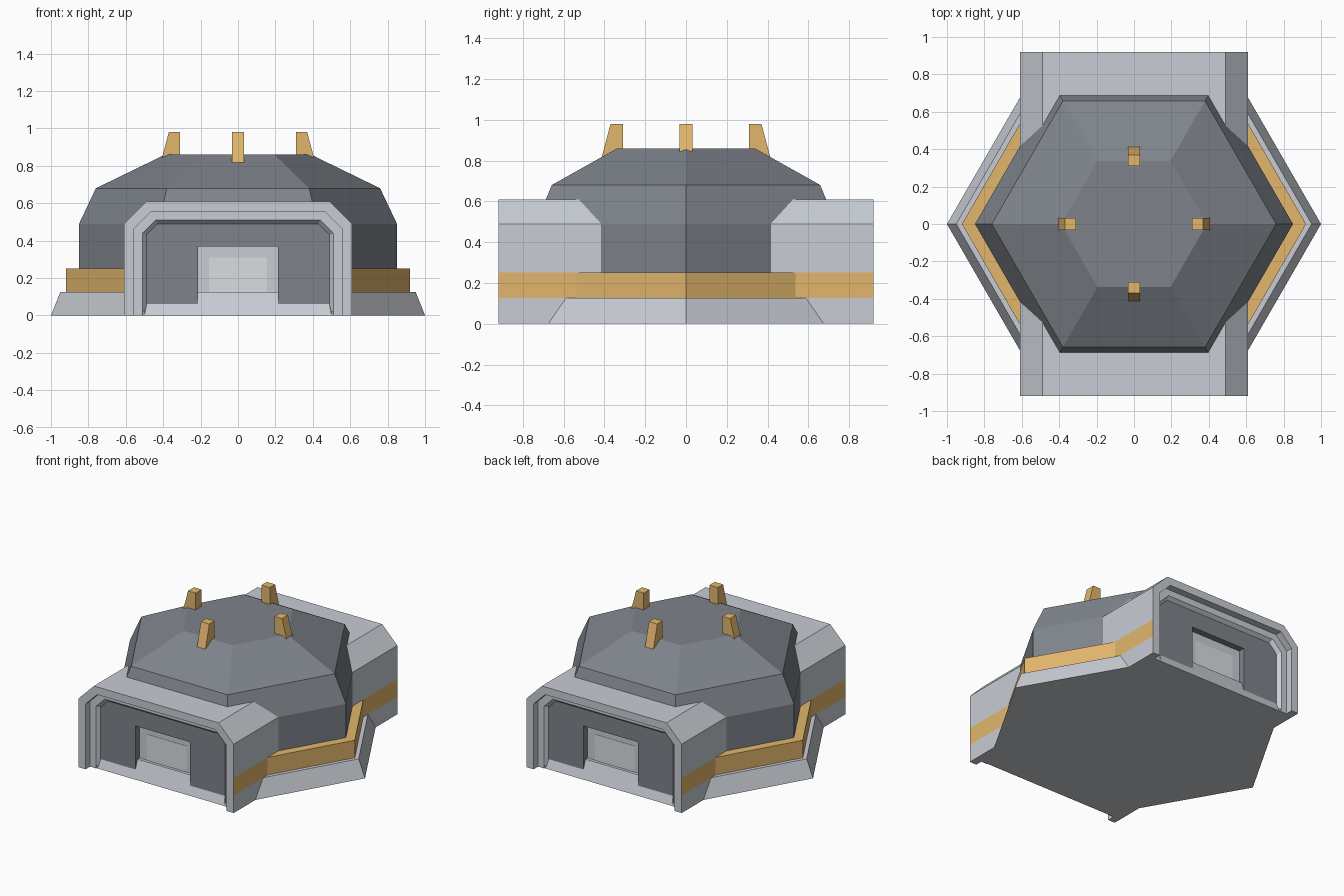
import bpy, bmesh
from math import cos, sin, pi

if "Cube" in bpy.data.objects:
    bpy.data.objects.remove(bpy.data.objects["Cube"])


def mat(name, r, g, b):
    m = bpy.data.materials.new(name)
    m.diffuse_color = (r, g, b, 1)
    m.use_nodes = True
    m.node_tree.nodes["Principled BSDF"].inputs["Base Color"].default_value = m.diffuse_color
    return m


LIGHT = mat("light_grey", 0.58, 0.61, 0.66)
DARK = mat("dark_grey", 0.21, 0.23, 0.26)
GOLD = mat("gold", 0.76, 0.47, 0.15)
PALE = mat("pale_grey", 0.70, 0.72, 0.75)


def finish(bm, name, *mats):
    bmesh.ops.recalc_face_normals(bm, faces=bm.faces)
    me = bpy.data.meshes.new(name)
    bm.to_mesh(me)
    bm.free()
    for m in mats:
        me.materials.append(m)
    ob = bpy.data.objects.new(name, me)
    bpy.context.collection.objects.link(ob)
    return ob


def hex_stack(name, levels, m):
    """Closed six-sided solid through (radius, z) levels."""
    bm = bmesh.new()
    rings = [[bm.verts.new((r * cos(i * pi / 3), r * sin(i * pi / 3), z)) for i in range(6)]
             for r, z in levels]
    for a, b in zip(rings, rings[1:]):
        for i in range(6):
            j = (i + 1) % 6
            bm.faces.new((a[i], a[j], b[j], b[i]))
    bm.faces.new(rings[0][::-1])
    bm.faces.new(rings[-1])
    return finish(bm, name, m)


def prism(name, pts, lift, m):
    """Solid from a polygon pushed along a vector."""
    bm = bmesh.new()
    f = bm.faces.new([bm.verts.new(p) for p in pts])
    ext = bmesh.ops.extrude_face_region(bm, geom=[f])
    bmesh.ops.translate(bm, vec=lift,
                        verts=[v for v in ext["geom"] if isinstance(v, bmesh.types.BMVert)])
    return finish(bm, name, m)


# Hexagonal base, trim band and domed body
hex_stack("base", [(1, 0), (0.95, 0.125)], LIGHT)
hex_stack("trim_band", [(0.92, 0.12), (0.92, 0.25)], GOLD)
hex_stack("body", [(0.85, 0.24), (0.85, 0.49), (0.76, 0.68), (0.39, 0.86)], DARK)

# Through tunnel with stepped portal frames, panels and door recesses
bm = bmesh.new()


def arch(w, c, y):
    half = [(w, 0), (w, 0.125), (w, 0.25), (w, w - c), (w - c, w)]
    pts = [(-x, z) for x, z in half] + half[::-1]
    return [bm.verts.new((x, y, z)) for x, z in pts]


steps = [(0.49, 0.06, 0.845), (0.51, 0.07, 0.87), (0.555, 0.09, 0.87),
         (0.555, 0.09, 0.92), (0.61, 0.12, 0.92)]
rings = [arch(w, c, -y) for w, c, y in steps] + [arch(w, c, y) for w, c, y in steps[::-1]]
for k, (a, b) in enumerate(zip(rings, rings[1:])):
    for i in range(len(a) - 1):
        f = bm.faces.new((a[i], a[i + 1], b[i + 1], b[i]))
        if k == len(steps) - 1 and i in (1, 7):
            f.material_index = 1
for ring, s in ((rings[0], -1), (rings[-1], 1)):
    door = [(0.215, 0), (0.215, 0.37), (-0.215, 0.37), (-0.215, 0)]
    edge = [bm.verts.new((x, s * 0.845, z)) for x, z in door]
    back = [bm.verts.new((x, s * 0.80, z)) for x, z in door]
    bm.faces.new(ring + edge).material_index = 2
    for i in range(3):
        bm.faces.new((edge[i], edge[i + 1], back[i + 1], back[i])).material_index = 2
    bm.faces.new(back)
finish(bm, "tunnel", LIGHT, GOLD, DARK)

# Door insets and undersides of the tunnel corners
for s, side in ((-1, "front"), (1, "back")):
    prism(side + "_door", [(x, s * 0.79, z) for x, z in
                           ((-0.155, 0.1), (0.155, 0.1), (0.155, 0.31), (-0.155, 0.31))],
          (0, s * 0.012, 0), PALE)
    for t, hand in ((-1, "left"), (1, "right")):
        prism(f"{side}_{hand}_foot", [(t * x, s * y, 0) for x, y in
                                      ((0.61, 0.92), (0.555, 0.92), (0.555, 0.87),
                                       (0.5, 0.866), (0.61, 0.675))], (0, 0, 0.02), LIGHT)

# Four roof prongs
for i in range(4):
    p = prism(f"prong_{i + 1}", [(0.31, -0.033, 0.81), (0.415, -0.033, 0.81),
                                 (0.37, -0.033, 0.98), (0.31, -0.033, 0.98)],
              (0, 0.066, 0), GOLD)
    p.rotation_euler.z = i * pi / 2
